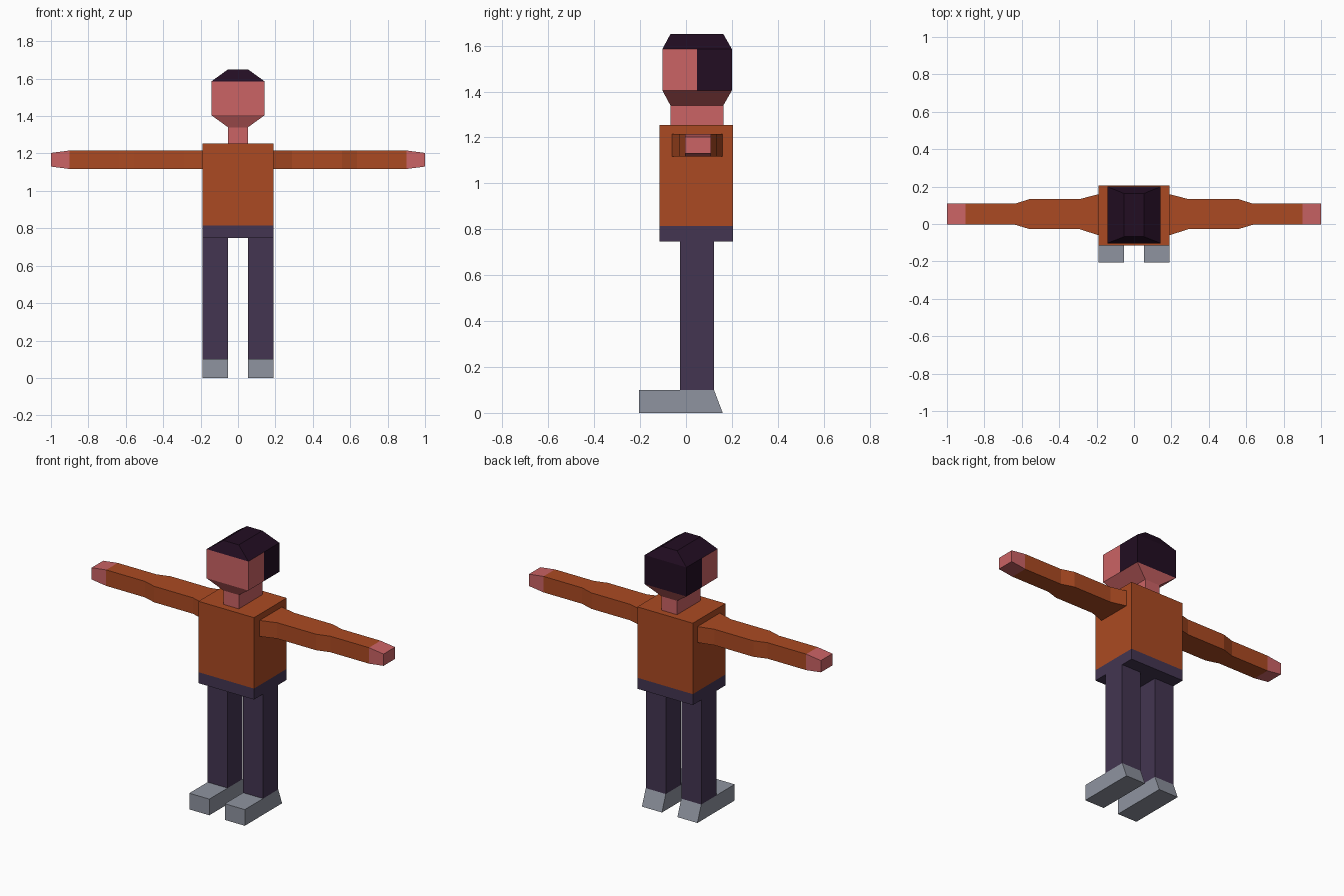
import bpy, bmesh

if "Cube" in bpy.data.objects:
    bpy.data.objects.remove(bpy.data.objects["Cube"])


def material(name, rgb):
    lin = [(c / 255 / 12.92) if c < 10 else ((c / 255 + 0.055) / 1.055) ** 2.4 for c in rgb]
    m = bpy.data.materials.new(name)
    m.diffuse_color = (*lin, 1)
    m.use_nodes = True
    m.node_tree.nodes["Principled BSDF"].inputs["Base Color"].default_value = m.diffuse_color
    return m


ORANGE = material("orange shirt", (171, 74, 34))
SKIN = material("skin", (203, 99, 101))
HAIR = material("dark hair", (34, 13, 34))
PURPLE = material("purple trousers", (67, 53, 81))
GREY = material("grey shoes", (143, 148, 160))


def loft(name, rings, mats, rule=None, cut=None):
    """Skin a list of four-point rings; rule(centre) picks the material."""
    bm = bmesh.new()
    loops = [[bm.verts.new(p) for p in ring] for ring in rings]
    for a, b in zip(loops, loops[1:]):
        for i in range(4):
            j = (i + 1) % 4
            bm.faces.new((a[i], a[j], b[j], b[i]))
    bm.faces.new(loops[0][::-1])
    bm.faces.new(loops[-1])
    if cut:
        bmesh.ops.bisect_plane(bm, geom=bm.verts[:] + bm.edges[:] + bm.faces[:],
                               plane_co=cut, plane_no=(0, 1, 0))
    bmesh.ops.recalc_face_normals(bm, faces=bm.faces[:])
    if rule:
        for f in bm.faces:
            f.material_index = rule(f.calc_center_median())
    me = bpy.data.meshes.new(name)
    bm.to_mesh(me)
    bm.free()
    for m in mats:
        me.materials.append(m)
    ob = bpy.data.objects.new(name, me)
    bpy.context.collection.objects.link(ob)
    return ob


def flat(z, x0, x1, y0, y1):
    """Horizontal rectangle."""
    return [(x0, y0, z), (x1, y0, z), (x1, y1, z), (x0, y1, z)]


def upright(x, y0, y1, z0, z1):
    """Rectangle across the x axis."""
    return [(x, y0, z0), (x, y1, z0), (x, y1, z1), (x, y0, z1)]


# Torso with trouser waistband
loft("torso", [flat(z, -0.19, 0.19, -0.115, 0.205) for z in (0.747, 0.815, 1.254)],
     [ORANGE, PURPLE], lambda c: int(c.z < 0.814))

# Neck
loft("neck", [flat(z, -0.053, 0.053, -0.068, 0.163) for z in (1.25, 1.342)], [SKIN])

# Head: face in front, hair on the crown and behind the side parting
loft("head", [flat(1.34, -0.053, 0.053, -0.068, 0.163),
              flat(1.405, -0.143, 0.143, -0.103, 0.2),
              flat(1.585, -0.143, 0.143, -0.103, 0.2),
              flat(1.65, -0.053, 0.053, -0.068, 0.163)],
     [SKIN, HAIR],
     lambda c: int(c.z > 1.586 or (c.z > 1.41 and c.y > 0.048)),
     cut=(0, 0.048, 0))

# Arm outline stations: x, y range, z range
ARM = [(0.167, -0.068, 0.165, 1.117, 1.216),
       (0.288, -0.028, 0.134, 1.117, 1.216),
       (0.555, -0.028, 0.134, 1.117, 1.216),
       (0.635, -0.004, 0.109, 1.117, 1.216),
       (0.9, -0.004, 0.109, 1.117, 1.216),
       (1.0, -0.004, 0.109, 1.13, 1.203)]

for side, s in (("right", -1), ("left", 1)):
    # Sleeve and hand
    loft(side + "_arm", [upright(s * x, *r) for x, *r in ARM],
         [ORANGE, SKIN], lambda c: int(abs(c.x) > 0.9))
    # Trouser leg
    loft(side + "_leg", [flat(z, s * 0.053, s * 0.19, -0.026, 0.122) for z in (0.1, 0.75)],
         [PURPLE])
    # Shoe with sloping heel
    loft(side + "_shoe", [flat(0, s * 0.053, s * 0.19, -0.205, 0.16),
                          flat(0.1, s * 0.053, s * 0.19, -0.205, 0.122)], [GREY])
